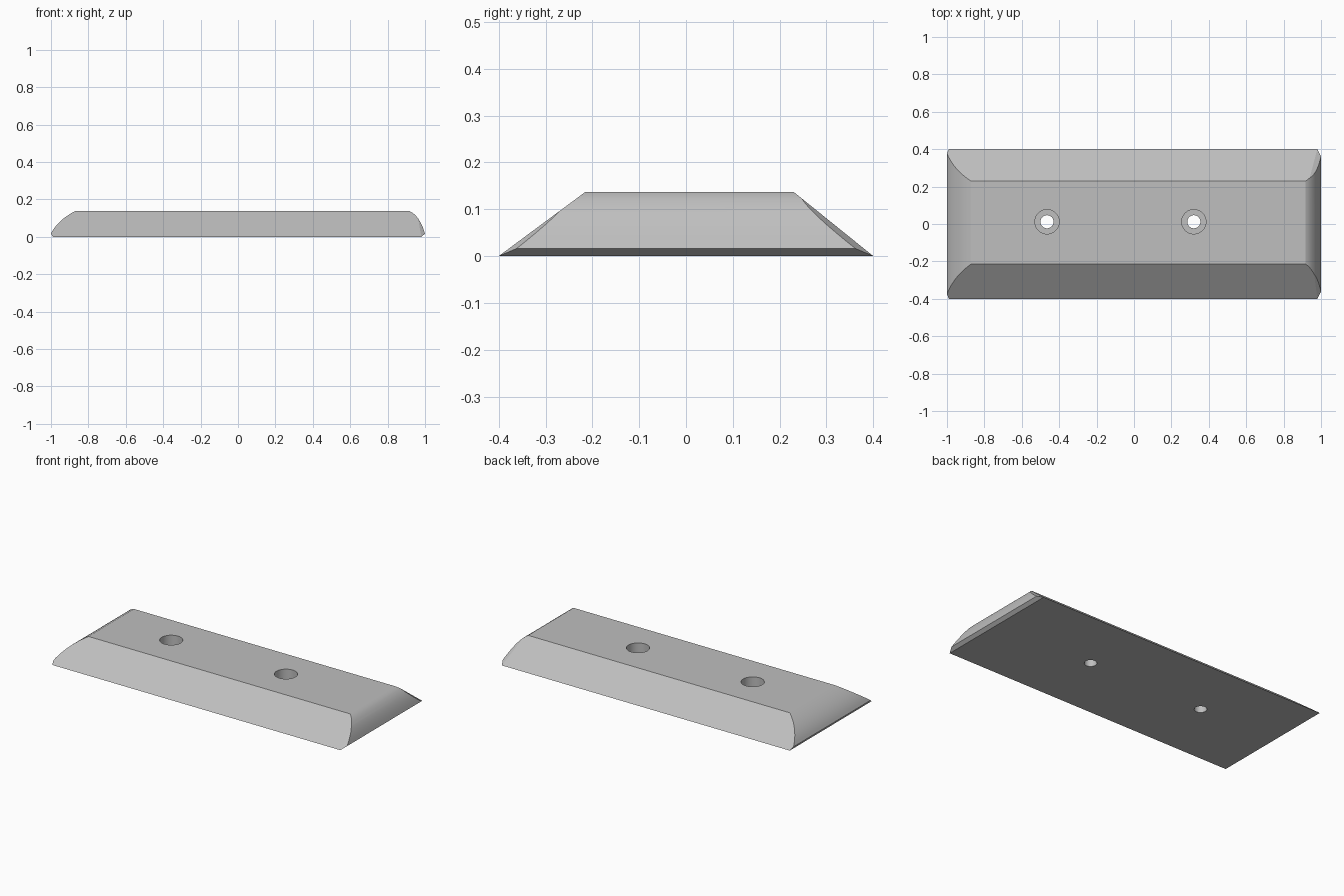
import bpy, bmesh
from mathutils import Vector

if "Cube" in bpy.data.objects:
    bpy.data.objects.remove(bpy.data.objects["Cube"])

H = 0.137
grey = bpy.data.materials.new("plain grey")
grey.diffuse_color = (0.52, 0.52, 0.52, 1)
grey.use_nodes = True
grey.node_tree.nodes["Principled BSDF"].inputs["Base Color"].default_value = grey.diffuse_color


def slice_off(bm, point, normal):
    """Cut away everything on the normal side and cap the cut."""
    geom = bm.verts[:] + bm.edges[:] + bm.faces[:]
    cut = bmesh.ops.bisect_plane(bm, geom=geom, plane_co=point, plane_no=normal,
                                 clear_outer=True, dist=1e-5)
    edges = [e for e in cut["geom_cut"] if isinstance(e, bmesh.types.BMEdge)]
    bmesh.ops.holes_fill(bm, edges=edges, sides=0)


def bezier(a, b, c, n=10):
    return [Vector(a) * (1 - t) ** 2 + Vector(b) * 2 * t * (1 - t) + Vector(c) * t * t
            for t in (i / n for i in range(n + 1))]


# Long profile with rounded ends, extruded across the width
profile = [Vector((-0.99, 0))]
profile += bezier((-1, 0.018), (-0.965, 0.088), (-0.872, H))
profile += bezier((0.918, H), (0.972, 0.112), (1, 0.016))
profile += [Vector((0.98, 0))]
bm = bmesh.new()
base = bm.faces.new([bm.verts.new((p.x, -0.4, p.y)) for p in profile])
side = bmesh.ops.extrude_face_region(bm, geom=[base])
bmesh.ops.translate(bm, vec=(0, 0.8, 0),
                    verts=[v for v in side["geom"] if isinstance(v, bmesh.types.BMVert)])
bmesh.ops.recalc_face_normals(bm, faces=bm.faces)

# Sloping long sides and small trimmed corners on the right end
for s, top in ((-1, 0.215), (1, 0.23)):
    slice_off(bm, (0, s * 0.4, 0), Vector((0, s * H, 0.4 - top)).normalized())
    a, b, c = (Vector((0.98, s * 0.4, 0)), Vector((1, s * 0.365, 0.014)),
               Vector((0.966, s * 0.292, 0.08)))
    n = (b - a).cross(c - a).normalized()
    slice_off(bm, a, n if n.x > 0 else -n)
bmesh.ops.recalc_face_normals(bm, faces=bm.faces)

mesh = bpy.data.meshes.new("block")
bm.to_mesh(mesh)
bm.free()
mesh.materials.append(grey)
block = bpy.data.objects.new("block", mesh)
bpy.context.collection.objects.link(block)


# Counterbored screw holes
def drill(x, radius, bottom, name):
    bpy.ops.mesh.primitive_cylinder_add(vertices=48, radius=radius, depth=0.3,
                                        location=(x, 0.012, bottom + 0.15))
    cutter = bpy.context.object
    cutter.name = name
    cutter.data.materials.append(grey)
    cutter.hide_render = True
    cutter.hide_viewport = True
    mod = block.modifiers.new(name, "BOOLEAN")
    mod.operation = "DIFFERENCE"
    mod.solver = "EXACT"
    mod.object = cutter


for x in (-0.465, 0.32):
    drill(x, 0.065, 0.05, "counterbore_cutter")
    drill(x, 0.035, -0.1, "screw_hole_cutter")

# Smooth the curved ends and bores, keep the edges crisp
bpy.ops.object.select_all(action="DESELECT")
bpy.context.view_layer.objects.active = block
block.select_set(True)
for m in list(block.modifiers):
    bpy.ops.object.modifier_apply(modifier=m.name)
bpy.ops.object.shade_smooth_by_angle(angle=0.35)
